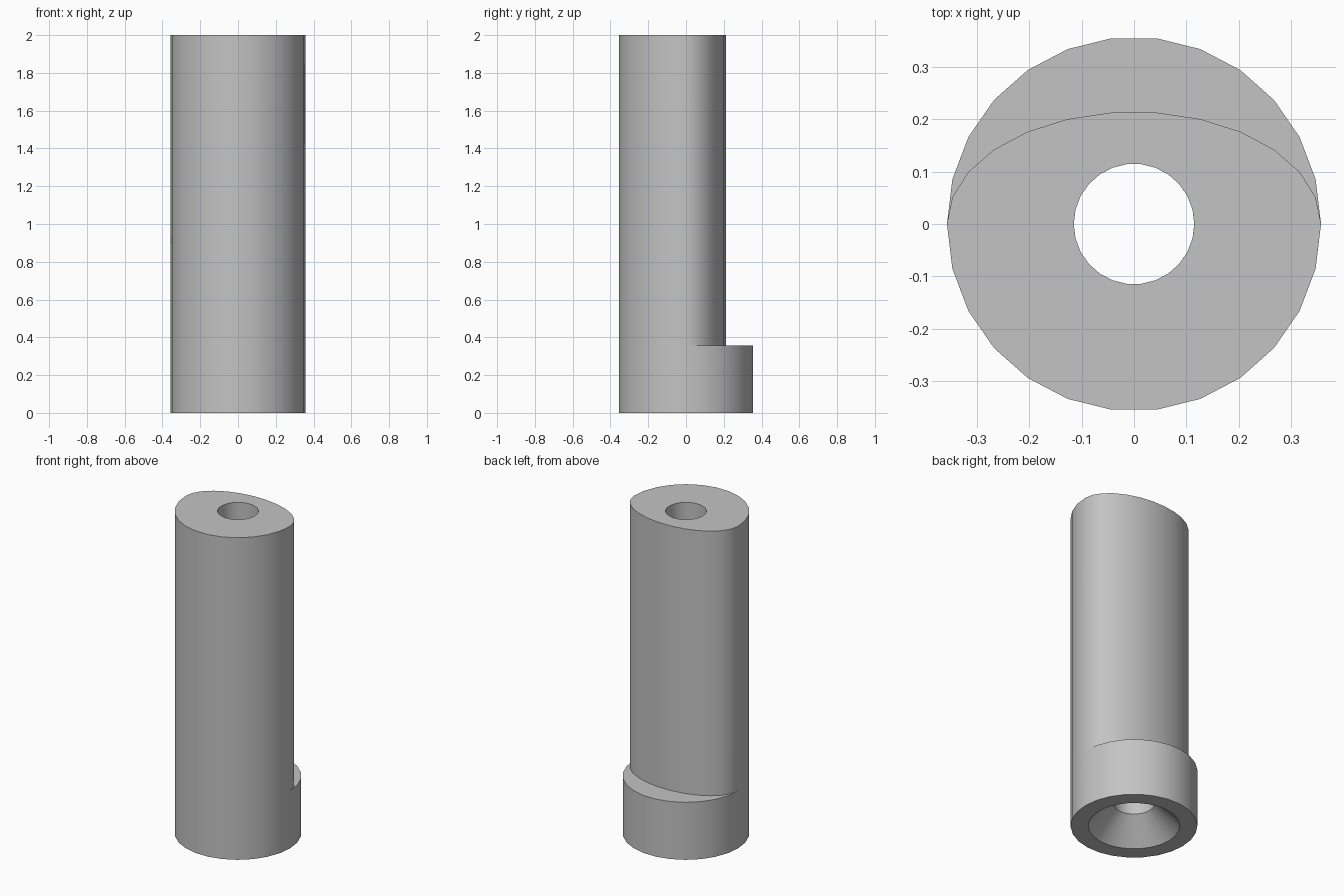
import bpy
import bmesh
import math

cube = bpy.data.objects.get("Cube")
if cube:
    bpy.data.objects.remove(cube, do_unlink=True)

SIDES = 26
RADIUS = 0.357
BORE = 0.115
MOUTH = 0.258
STEP = 0.357
HEIGHT = 2.0

grey = bpy.data.materials.new("grey")
grey.use_nodes = True
colour = (0.55, 0.55, 0.55, 1)
grey.diffuse_color = colour
grey.node_tree.nodes["Principled BSDF"].inputs["Base Color"].default_value = colour

bm = bmesh.new()


def ring(radius, z, back=1.0):
    """Ring of vertices whose rear half is flattened by the factor back."""
    verts = []
    for i in range(SIDES):
        a = math.tau * i / SIDES
        y = radius * math.sin(a)
        verts.append(bm.verts.new((radius * math.cos(a), y * back if y > 0 else y, z)))
    return verts


# Closed section: round foot, flattened shaft, bore and countersunk mouth
rings = [
    ring(RADIUS, 0),
    ring(RADIUS, STEP),
    ring(RADIUS, STEP, 0.6),
    ring(RADIUS, HEIGHT, 0.6),
    ring(BORE, HEIGHT),
    ring(BORE, MOUTH - BORE),
    ring(MOUTH, 0),
]
for lower, upper in zip(rings, rings[1:] + rings[:1]):
    for i in range(SIDES):
        j = (i + 1) % SIDES
        bm.faces.new((lower[i], lower[j], upper[j], upper[i]))

# Weld the front, where foot and shaft share one outline
bmesh.ops.remove_doubles(bm, verts=bm.verts[:], dist=0.0005)
bmesh.ops.recalc_face_normals(bm, faces=bm.faces[:])

mesh = bpy.data.meshes.new("stepped_sleeve")
bm.to_mesh(mesh)
bm.free()
mesh.materials.append(grey)
sleeve = bpy.data.objects.new("stepped_sleeve", mesh)
bpy.context.collection.objects.link(sleeve)

# Smooth curved walls with crisp rims
bpy.ops.object.select_all(action="DESELECT")
sleeve.select_set(True)
bpy.context.view_layer.objects.active = sleeve
bpy.ops.object.shade_smooth_by_angle(angle=math.radians(30))
